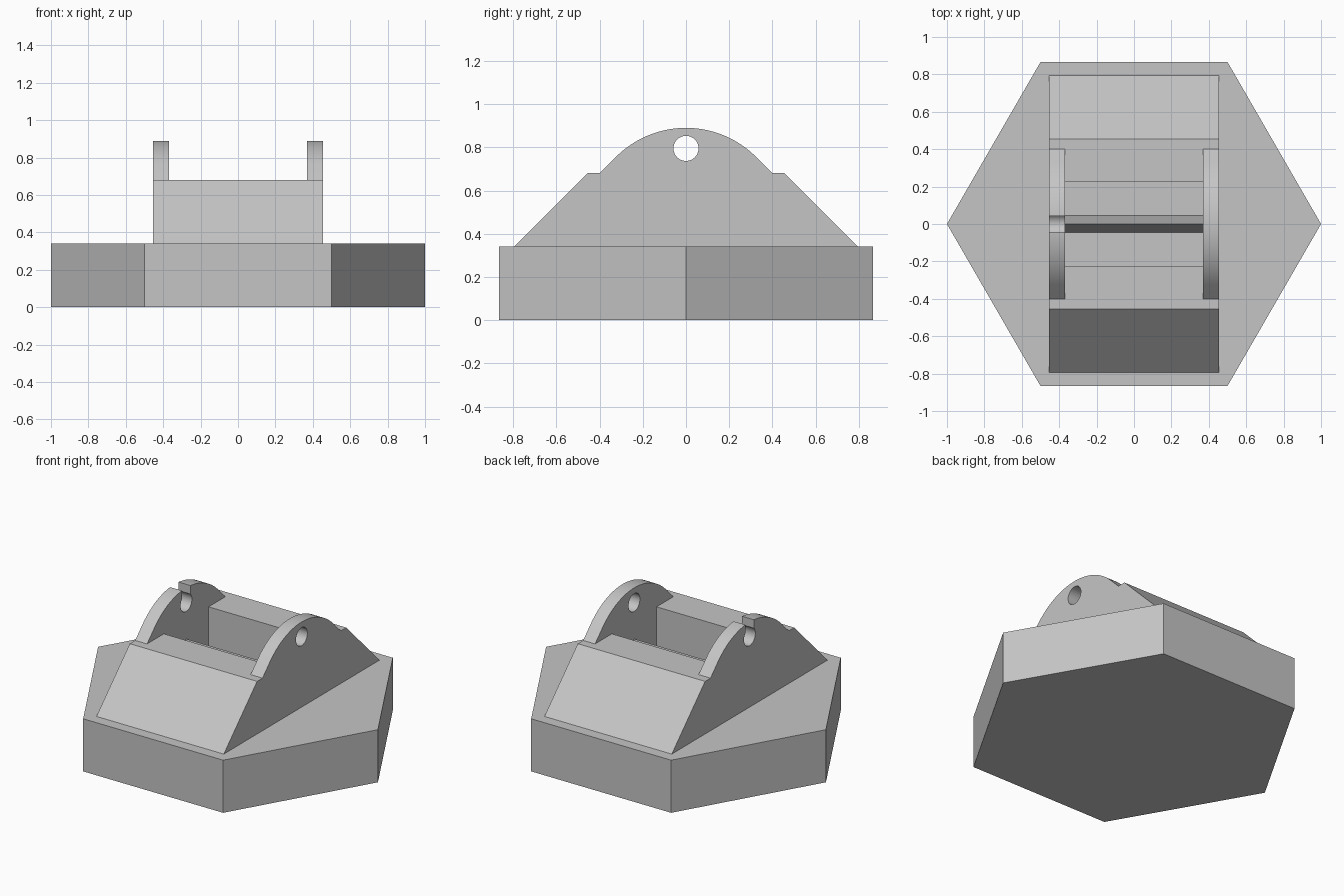
import bpy
import math
from mathutils import Matrix

default_cube = bpy.data.objects.get("Cube")
if default_cube:
    bpy.data.objects.remove(default_cube, do_unlink=True)

grey = bpy.data.materials.new("light_grey")
grey.use_nodes = True
grey.diffuse_color = (0.56, 0.56, 0.56, 1)
grey.node_tree.nodes["Principled BSDF"].inputs["Base Color"].default_value = (0.56, 0.56, 0.56, 1)

BASE_TOP, DECK, PEAK = 0.34, 0.68, 0.89
OUTER, INNER = 0.455, 0.37          # half widths of the cradle and of its gap
HOLE_Z, HOLE_R = 0.795, 0.058


def prism(name, profile, x0, x1):
    """Extrude a (y, z) outline along x."""
    n = len(profile)
    verts = [(x, y, z) for x in (x0, x1) for y, z in profile]
    faces = [tuple(reversed(range(n))), tuple(range(n, 2 * n))]
    faces += [(i, (i + 1) % n, n + (i + 1) % n, n + i) for i in range(n)]
    mesh = bpy.data.meshes.new(name)
    mesh.from_pydata(verts, [], faces)
    obj = bpy.data.objects.new(name, mesh)
    bpy.context.collection.objects.link(obj)
    mesh.materials.append(grey)
    return obj


def activate(obj):
    bpy.ops.object.select_all(action='DESELECT')
    obj.select_set(True)
    bpy.context.view_layer.objects.active = obj


def cut(target, cutter):
    """Subtract the cutter from the target and discard it."""
    cutter.hide_render = True
    mod = target.modifiers.new("cut", 'BOOLEAN')
    mod.operation = 'DIFFERENCE'
    mod.solver = 'EXACT'
    mod.object = cutter
    activate(target)
    bpy.ops.object.modifier_apply(modifier=mod.name)
    bpy.data.objects.remove(cutter, do_unlink=True)


def circle(cy, cz, radius, start, end, steps):
    return [(cy + radius * math.cos(math.radians(start + (end - start) * i / steps)),
             cz + radius * math.sin(math.radians(start + (end - start) * i / steps)))
            for i in range(steps + 1)]


# Hexagonal base
bpy.ops.mesh.primitive_cylinder_add(vertices=6, radius=1, depth=BASE_TOP)
base = bpy.context.object
base.name = "hexagonal_base"
base.data.transform(Matrix.Translation((0, 0, BASE_TOP / 2)) @ Matrix.Rotation(math.radians(30), 4, 'Z'))
base.data.materials.append(grey)

# Cradle: sloped body with rounded ears, arc tangent to the 45 degree flanks
shoulder = 0.4
arc_z = (PEAK - (shoulder + DECK) / math.sqrt(2)) / (1 - 1 / math.sqrt(2))
outline = [(-0.795, BASE_TOP), (0.795, BASE_TOP), (0.455, DECK), (shoulder, DECK)]
outline += circle(0, arc_z, PEAK - arc_z, 45, 135, 40)
outline += [(-shoulder, DECK), (-0.455, DECK)]
cradle = prism("cradle", outline, -OUTER, OUTER)

# Open the gap between the ears and the pocket below it
gap = [(-0.228, 0.2), (0.228, 0.2), (0.228, DECK), (0.7, DECK),
       (0.7, 1.2), (-0.7, 1.2), (-0.7, DECK), (-0.228, DECK)]
cut(cradle, prism("gap_cutter", gap, -INNER, INNER))

# Pin hole through both ears, opened upward on the right ear
cut(cradle, prism("hole_cutter", circle(0, HOLE_Z, HOLE_R, 0, 352.5, 47), -0.6, 0.6))
slot = [(-0.043, HOLE_Z), (0.043, HOLE_Z), (0.043, 1.1), (-0.043, 1.1)]
cut(cradle, prism("slot_cutter", slot, -0.6, -0.2))
activate(cradle)
bpy.ops.object.shade_smooth_by_angle(angle=math.radians(25))

# Knife ridge across the pocket floor
prism("pocket_ridge", [(-0.045, BASE_TOP), (0.045, BASE_TOP), (0, 0.56)], -INNER, INNER)
